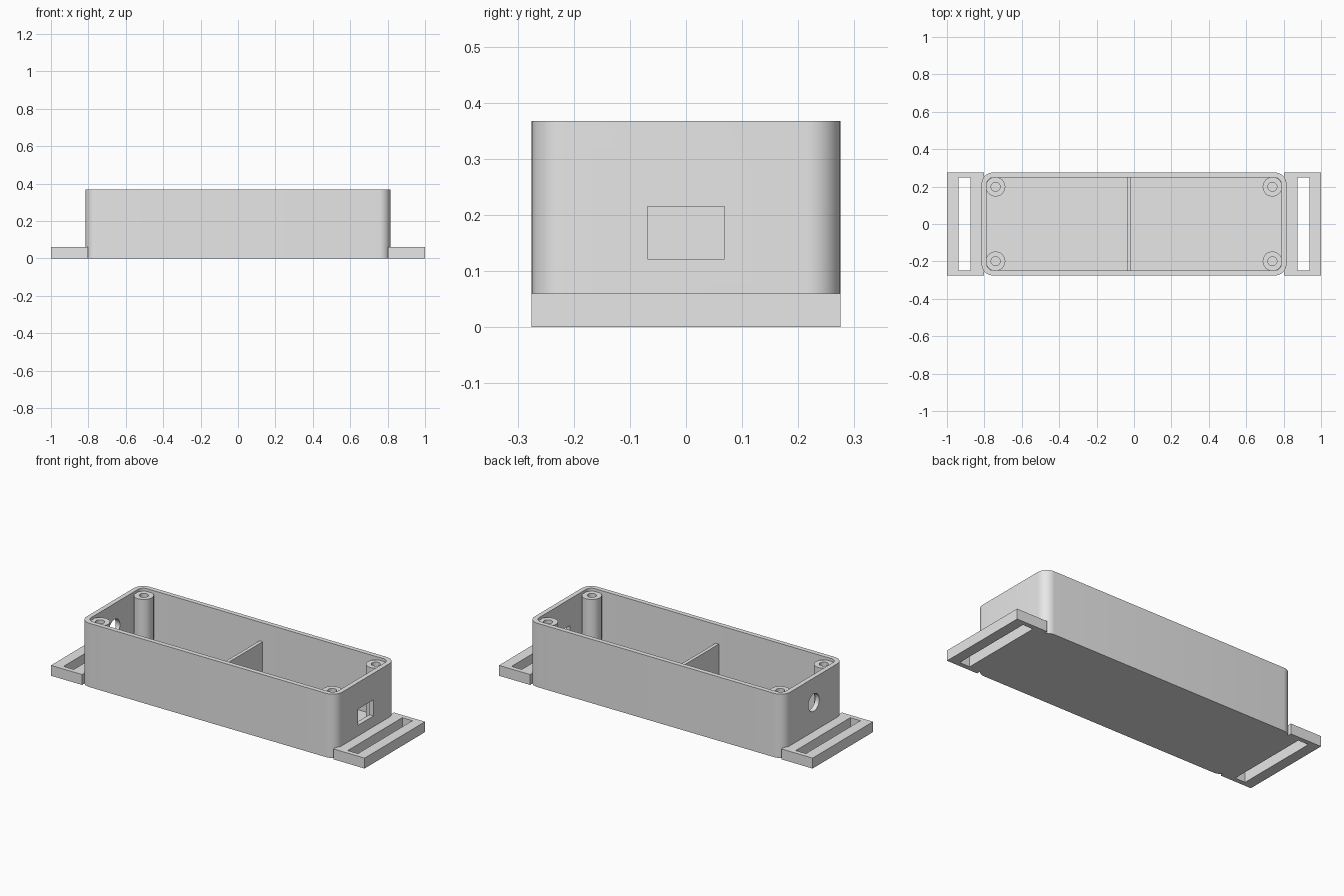
import bpy
import bmesh
from math import sin, cos, pi, radians

old = bpy.data.objects.get("Cube")
if old:
    bpy.data.objects.remove(old, do_unlink=True)

grey = bpy.data.materials.new("plain grey plastic")
grey.use_nodes = True
grey.diffuse_color = (0.8, 0.8, 0.8, 1)
grey.node_tree.nodes["Principled BSDF"].inputs["Base Color"].default_value = (0.8, 0.8, 0.8, 1)

HX, HY, HEIGHT = 0.815, 0.275, 0.368   # outer half sizes and height of the box
WALL, FLOOR = 0.027, 0.03
TAB_H = 0.06


def rounded_rect(hx, hy, r, steps=10):
    pts = []
    for i, (sx, sy) in enumerate([(1, 1), (-1, 1), (-1, -1), (1, -1)]):
        for k in range(steps + 1):
            a = pi / 2 * (i + k / steps)
            pts.append((sx * (hx - r) + r * cos(a), sy * (hy - r) + r * sin(a)))
    return pts


def rect(x0, x1, y0, y1):
    return [(x0, y0), (x1, y0), (x1, y1), (x0, y1)]


def circle(x, y, r, n=40):
    return [(x + r * cos(2 * pi * k / n), y + r * sin(2 * pi * k / n)) for k in range(n)]


def prism(name, outline, z0, z1):
    """Extrude a counter-clockwise outline from z0 to z1."""
    bm = bmesh.new()
    base = bm.faces.new([bm.verts.new((x, y, z0)) for x, y in outline])
    top = bmesh.ops.extrude_face_region(bm, geom=[base], use_keep_orig=True)["geom"]
    for v in top:
        if isinstance(v, bmesh.types.BMVert):
            v.co.z = z1
    bmesh.ops.recalc_face_normals(bm, faces=bm.faces)
    mesh = bpy.data.meshes.new(name)
    bm.to_mesh(mesh)
    bm.free()
    mesh.materials.append(grey)
    obj = bpy.data.objects.new(name, mesh)
    bpy.context.collection.objects.link(obj)
    return obj


def cut(obj, cutters):
    """Subtract the cutters, bake the result and remove them."""
    for c in cutters:
        c.hide_render = True
        mod = obj.modifiers.new("cut", "BOOLEAN")
        mod.operation, mod.solver, mod.object = "DIFFERENCE", "EXACT", c
    bpy.context.view_layer.update()
    done = obj.evaluated_get(bpy.context.evaluated_depsgraph_get())
    mesh = bpy.data.meshes.new_from_object(done)
    obj.modifiers.clear()
    obj.data = mesh
    for c in cutters:
        bpy.data.objects.remove(c, do_unlink=True)


# Open box with a rectangular port on one end and a round one on the other
box = prism("box_shell", rounded_rect(HX, HY, 0.06), 0, HEIGHT)
cavity = prism("cavity_cutter", rounded_rect(HX - WALL, HY - WALL, 0.035), FLOOR, HEIGHT + 0.1)
port = prism("port_cutter", rect(HX - 0.08, HX + 0.05, -0.069, 0.069), 0.122, 0.215)
hole = prism("round_hole_cutter", circle(0, 0, 0.05), -0.07, 0.07)
hole.rotation_euler.y = radians(90)
hole.location = (-HX, 0, 0.226)
cut(box, [cavity, port, hole])

# Strap tabs with a long slot
for side, label in ((1, "left"), (-1, "right")):
    xs = sorted((side * 0.802, side))
    tab = prism(label + "_strap_tab", rect(*xs, -HY, HY), 0, TAB_H)
    xs = sorted((side * 0.874, side * 0.939))
    cut(tab, [prism("slot_cutter", rect(*xs, -0.248, 0.248), -0.1, 0.2)])

# Screw posts in the corners
for sx, xl in ((1, "left"), (-1, "right")):
    for sy, yl in ((1, "back"), (-1, "front")):
        x, y = sx * 0.74, sy * 0.199
        post = prism(f"{yl}_{xl}_screw_post", circle(x, y, 0.052), FLOOR - 0.01, 0.352)
        cut(post, [prism("screw_hole_cutter", circle(x, y, 0.024), FLOOR, 0.5)])

# Divider wall across the inside
prism("divider_wall", rect(-0.036, -0.016, -HY + 0.02, HY - 0.02), FLOOR - 0.01, 0.26)

# Raised direction arrow on the floor
AX = 0.386
arrow = [(-0.011, -0.12), (0.011, -0.12), (0.011, 0.06), (0.053, 0.06),
         (0, 0.147), (-0.053, 0.06), (-0.011, 0.06)]
prism("floor_arrow", [(AX + x, y) for x, y in arrow], FLOOR - 0.002, FLOOR + 0.007)

# Smooth the curved walls, keep the edges crisp
bpy.ops.object.select_all(action="DESELECT")
for obj in bpy.context.collection.objects:
    if obj.type == "MESH" and grey.name in obj.data.materials:
        obj.select_set(True)
        bpy.context.view_layer.objects.active = obj
bpy.ops.object.shade_smooth_by_angle(angle=radians(30))
